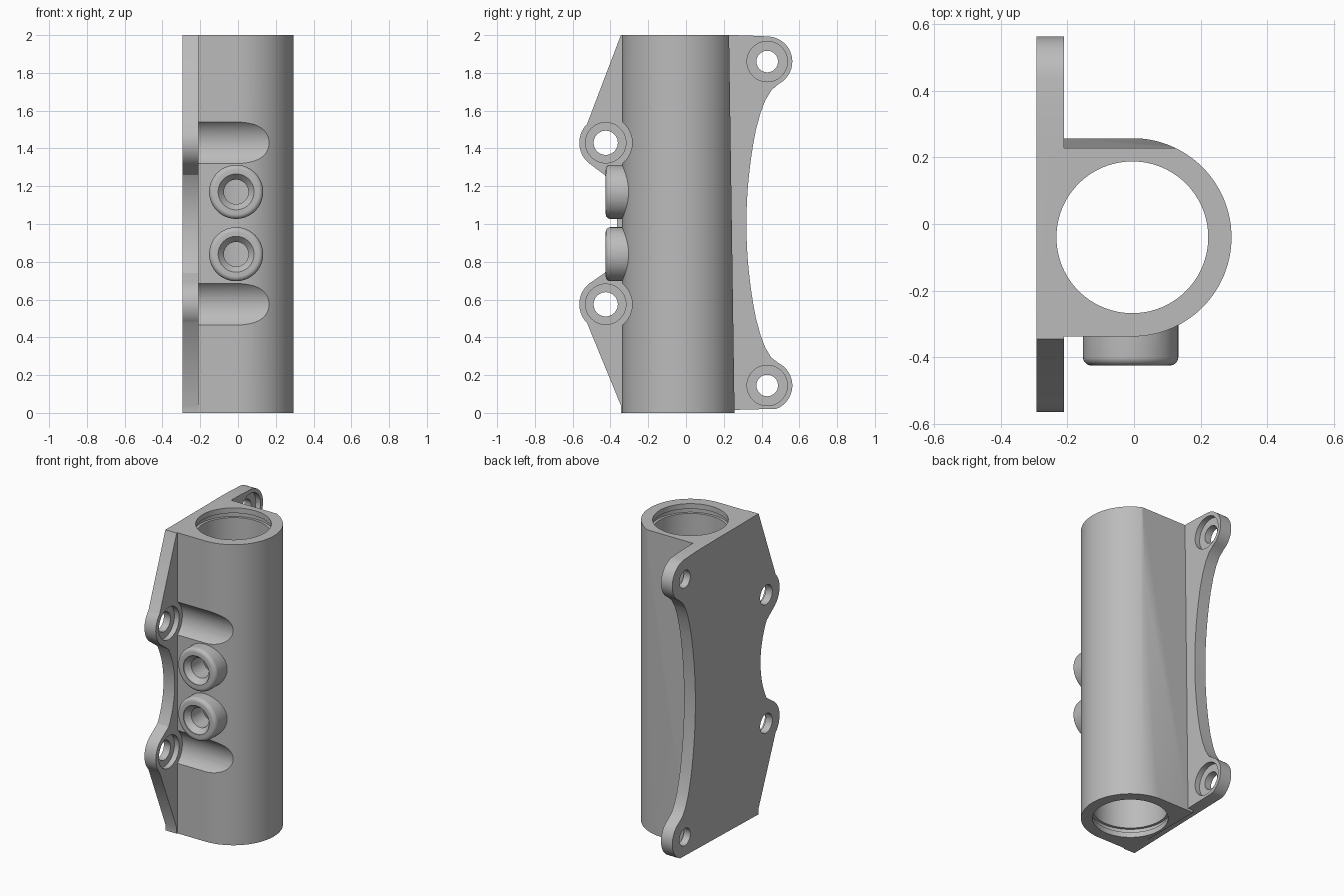
import bpy, bmesh
from math import sin, cos, pi, radians
from mathutils import Vector

if "Cube" in bpy.data.objects:
    bpy.data.objects.remove(bpy.data.objects["Cube"])

grey = bpy.data.materials.new("machined grey")
grey.use_nodes = True
colour = (0.5, 0.5, 0.5, 1)
grey.diffuse_color = colour
grey.node_tree.nodes["Principled BSDF"].inputs["Base Color"].default_value = colour


def finish(bm, name):
    bmesh.ops.recalc_face_normals(bm, faces=bm.faces)
    mesh = bpy.data.meshes.new(name)
    bm.to_mesh(mesh)
    bm.free()
    mesh.materials.append(grey)
    ob = bpy.data.objects.new(name, mesh)
    bpy.context.collection.objects.link(ob)
    return ob


def arc(cu, cv, r, a0, a1, n=16):
    angles = [radians(a0 + (a1 - a0) * i / n) for i in range(n + 1)]
    return [(cu + r * cos(a), cv + r * sin(a)) for a in angles]


def prism(points, direction):
    bm = bmesh.new()
    face = bm.faces.new([bm.verts.new(p) for p in points])
    new = bmesh.ops.extrude_face_region(bm, geom=[face])["geom"]
    verts = [g for g in new if isinstance(g, bmesh.types.BMVert)]
    bmesh.ops.translate(bm, verts=verts, vec=Vector(direction))
    return bm


def lathe(name, profile, axis, u, v, seg=64):
    """Solid turned from (radius, height) pairs about a line along the axis."""
    bm = bmesh.new()
    rings = []
    for r, h in profile:
        ring = []
        for i in range(seg):
            a = 2 * pi * i / seg
            p, q = u + r * cos(a), v + r * sin(a)
            co = {"x": (h, p, q), "y": (p, h, q), "z": (p, q, h)}[axis]
            ring.append(bm.verts.new(co))
        rings.append(ring)
    for a, b in zip(rings, rings[1:]):
        for i in range(seg):
            j = (i + 1) % seg
            bm.faces.new((a[i], a[j], b[j], b[i]))
    bm.faces.new(rings[0])
    bm.faces.new(rings[-1])
    return finish(bm, name)


def combine(target, tool, operation):
    mod = target.modifiers.new(tool.name, "BOOLEAN")
    mod.operation = operation
    mod.solver = "EXACT"
    mod.object = tool
    bpy.context.view_layer.objects.active = target
    bpy.ops.object.modifier_apply(modifier=mod.name)
    bpy.data.objects.remove(tool)


CX, CY = -0.005, -0.04       # bore axis
INNER, OUTER = -0.21, -0.293  # mounting plate faces
FRONT_EARS = [(-0.425, 1.43), (-0.425, 0.575)]
BACK_EARS = [(0.43, 1.86), (0.43, 0.145)]

# Tube body with a square side and a slightly tapered flat back
outline = [(-0.25, CY - 0.298)] + arc(CX, CY, 0.298, -90, 90, 64) + [(-0.25, CY + 0.298)]
bm = prism([(x, y, 0) for x, y in outline], (0, 0, 2))
cut = bmesh.ops.bisect_plane(bm, geom=bm.verts[:] + bm.edges[:] + bm.faces[:],
                             plane_co=(0, 0.228, 2), plane_no=(0, 2, 0.029),
                             clear_outer=True)
edges = [g for g in cut["geom_cut"] if isinstance(g, bmesh.types.BMEdge)]
bmesh.ops.holes_fill(bm, edges=bm.edges[:], sides=0)
body = finish(bm, "valve_body")

# Screw clearance channels across the front of the tube
for y, z in FRONT_EARS:
    channel = lathe("channel", [(0.14, INNER), (0.14, 0.5)], "x", y, z)
    combine(body, channel, "DIFFERENCE")

# Mounting plate with four ears
back_curve = [(0.452, 0.292), (0.42, 0.345), (0.395, 0.41)]
side = [(-0.345, 2)]
side += arc(*FRONT_EARS[0], 0.14, 135, 237)
side += arc(-0.915, 1.0, 0.55, 28, -28, 24)
side += arc(*FRONT_EARS[1], 0.14, 123, 225)
side += [(-0.345, 0.04), (-0.345, 0)]
side += arc(*BACK_EARS[1], 0.133, -68, 62)
side += back_curve
side += arc(2.82, 1.0, 2.5, 191.5, 168.5, 24)
side += [(y, 2 - z) for y, z in reversed(back_curve)]
side += arc(*BACK_EARS[0], 0.133, -62, 85)
side += [(0.33, 1.998), (0.25, 2)]
plate = finish(prism([(OUTER, y, z) for y, z in side], (INNER - OUTER, 0, 0)), "plate")
combine(body, plate, "UNION")

# Two round ports with softened rims
rim = [(0.118 + px, -0.4 + py) for px, py in arc(0, 0, 0.025, 0, -90, 8)]
for z in (1.17, 0.84):
    boss = lathe("port_boss", [(0.143, -0.2)] + rim, "y", -0.01, z)
    combine(body, boss, "UNION")

# Main bore with a retaining groove near each end
bore = [(0.228, -0.1), (0.228, 0.035), (0.245, 0.035), (0.245, 0.065), (0.228, 0.065)]
bore += [(r, 2 - h) for r, h in reversed(bore)]
combine(body, lathe("bore", bore, "z", CX, CY, 96), "DIFFERENCE")

# Countersunk port holes into the bore
for z in (1.17, 0.84):
    hole = [(0.095, -0.5), (0.095, -0.42), (0.065, -0.385), (0.065, -0.15)]
    combine(body, lathe("port_hole", hole, "y", -0.01, z), "DIFFERENCE")

# Counterbored screw holes in the ears
for ears, radius in ((FRONT_EARS, 0.064), (BACK_EARS, 0.057)):
    for y, z in ears:
        hole = [(radius, -0.4), (radius, INNER - 0.035),
                (0.107, INNER - 0.035), (0.107, INNER + 0.02)]
        combine(body, lathe("screw_hole", hole, "x", y, z, 48), "DIFFERENCE")

# Smooth curves, crisp edges
bpy.ops.object.select_all(action="DESELECT")
body.select_set(True)
bpy.context.view_layer.objects.active = body
bpy.ops.object.shade_smooth_by_angle(angle=radians(25))
